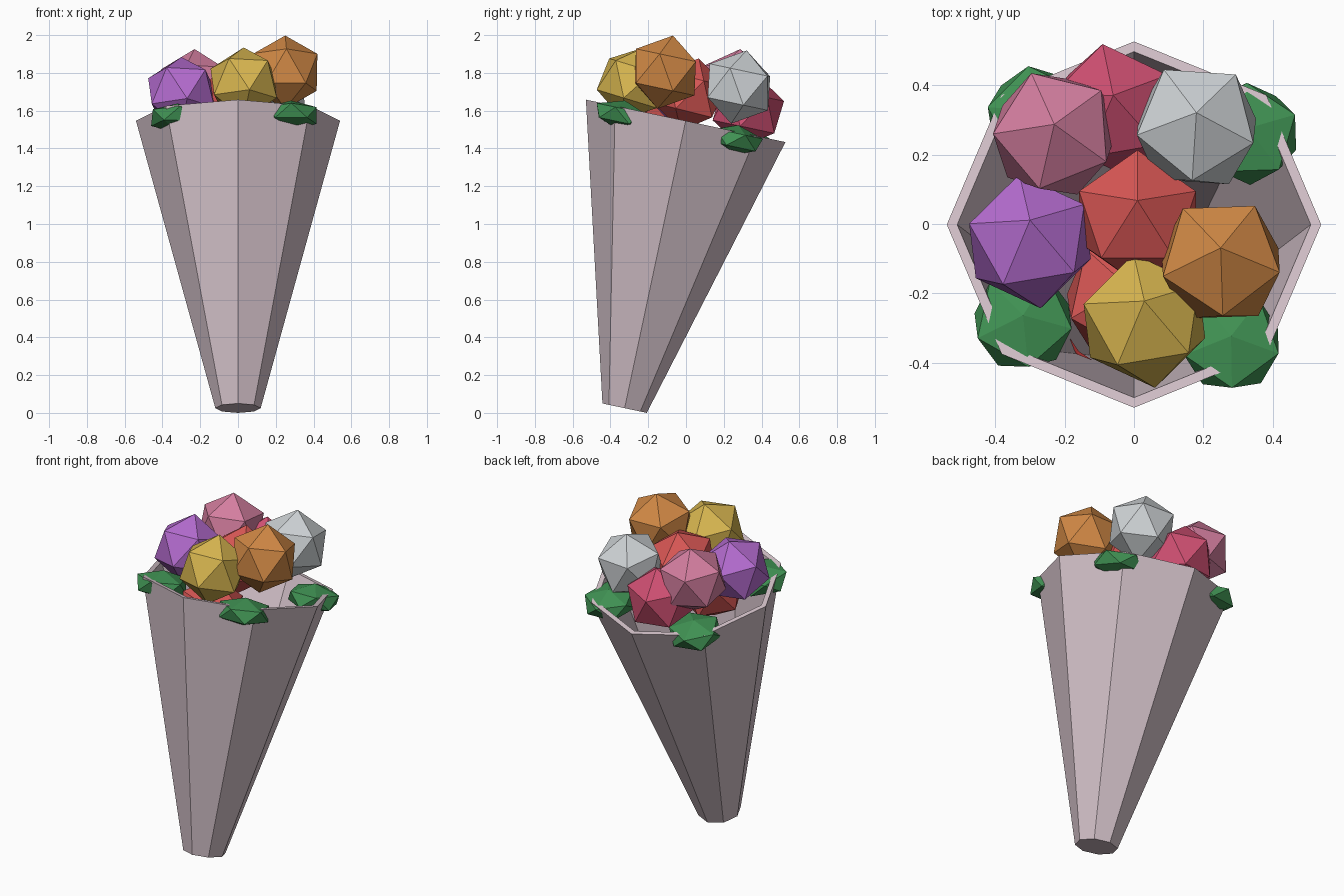
import bpy
import bmesh
from math import radians, pi, cos, sin
from mathutils import Matrix, Vector

cube = bpy.data.objects.get("Cube")
if cube:
    bpy.data.objects.remove(cube, do_unlink=True)

LEAN = radians(-12)          # whole bouquet leans backward
BASE = Vector((0, -0.325, 0.025))
LENGTH = 1.555


def material(name, rgb):
    mat = bpy.data.materials.new(name)
    mat.use_nodes = True
    color = (*rgb, 1)
    mat.diffuse_color = color
    mat.node_tree.nodes["Principled BSDF"].inputs["Base Color"].default_value = color
    return mat


MATS = {name: material(name, rgb) for name, rgb in {
    "paper": (0.66, 0.54, 0.59),
    "leaf_green": (0.05, 0.28, 0.085),
    "yellow": (0.69, 0.47, 0.08),
    "orange": (0.64, 0.25, 0.06),
    "purple": (0.46, 0.15, 0.63),
    "pink": (0.66, 0.21, 0.35),
    "white": (0.62, 0.65, 0.67),
    "crimson": (0.63, 0.08, 0.17),
    "red": (0.69, 0.095, 0.09),
    "ribbon_red": (0.4, 0.03, 0.03),
}.items()}


def add_object(name, bm, mat):
    bmesh.ops.recalc_face_normals(bm, faces=bm.faces)
    mesh = bpy.data.meshes.new(name)
    bm.to_mesh(mesh)
    bm.free()
    mesh.materials.append(MATS[mat])
    obj = bpy.data.objects.new(name, mesh)
    bpy.context.collection.objects.link(obj)
    return obj


def lathe(name, profile, sides, mat, closed=False, turn=0):
    """Faceted turned shape around the leaning axis."""
    bm = bmesh.new()
    place = Matrix.Translation(BASE) @ Matrix.Rotation(LEAN, 4, 'X')
    rings = []
    for r, h in profile:
        angles = [turn + 2 * pi * i / sides for i in range(sides)]
        rings.append([bm.verts.new(place @ Vector((r * cos(a), r * sin(a), h)))
                      for a in angles])
    pairs = list(zip(rings, rings[1:]))
    if closed:
        pairs.append((rings[-1], rings[0]))
    else:
        bm.faces.new(rings[0])
        bm.faces.new(rings[-1])
    for a, b in pairs:
        for i in range(sides):
            j = (i + 1) % sides
            bm.faces.new((a[i], a[j], b[j], b[i]))
    return add_object(name, bm, mat)


def ball(name, center, radius, spin, mat, flat=1.0, tilt=LEAN):
    """Twenty-sided ball, optionally flattened."""
    bm = bmesh.new()
    bmesh.ops.create_icosphere(bm, subdivisions=1, radius=radius)
    bm.transform(Matrix.Translation(center) @ Matrix.Rotation(tilt, 4, 'X')
                 @ Matrix.Diagonal((1, 1, flat, 1)) @ Matrix.Rotation(radians(spin), 4, 'Z'))
    return add_object(name, bm, mat)


# Eight-sided hollow paper wrap
lathe("paper_wrap", [(0.12, 0), (0.54, LENGTH), (0.51, LENGTH), (0.095, 0.03)], 8, "paper")

# Ribbon almost hidden within the wrap
lathe("ribbon", [(0.245, 0.545), (0.235, 0.552), (0.225, 0.545), (0.235, 0.538)],
      16, "ribbon_red", closed=True, turn=pi / 8)

# Flower heads
for name, center, spin, color, tilt in [
    ("yellow_flower", (0.03, -0.28, 1.745), 172, "yellow", -17),
    ("orange_flower", (0.25, -0.11, 1.804), 128, "orange", -12),
    ("purple_flower", (-0.30, -0.05, 1.695), 172, "purple", -18),
    ("pink_flower", (-0.23, 0.26, 1.73), 112, "pink", -8),
    ("white_flower", (0.18, 0.28, 1.725), 122, "white", -12),
    ("crimson_flower", (-0.06, 0.33, 1.60), 100, "crimson", -12),
    ("red_center_flower", (0.01, 0.02, 1.685), 90, "red", -14),
    ("red_low_flower", (-0.02, -0.22, 1.45), 60, "red", -12),
]:
    ball(name, center, 0.198, spin, color, tilt=radians(tilt))

# Flattened leaf clumps around the rim
for name, center, spin in [
    ("leaf_front_right", (-0.32, -0.28, 1.56), -12),
    ("leaf_front_left", (0.28, -0.34, 1.575), 55),
    ("leaf_back_left", (0.33, 0.26, 1.445), 20),
    ("leaf_back_right", (-0.28, 0.31, 1.44), 100),
]:
    ball(name, center, 0.16, spin, "leaf_green", flat=0.5)
